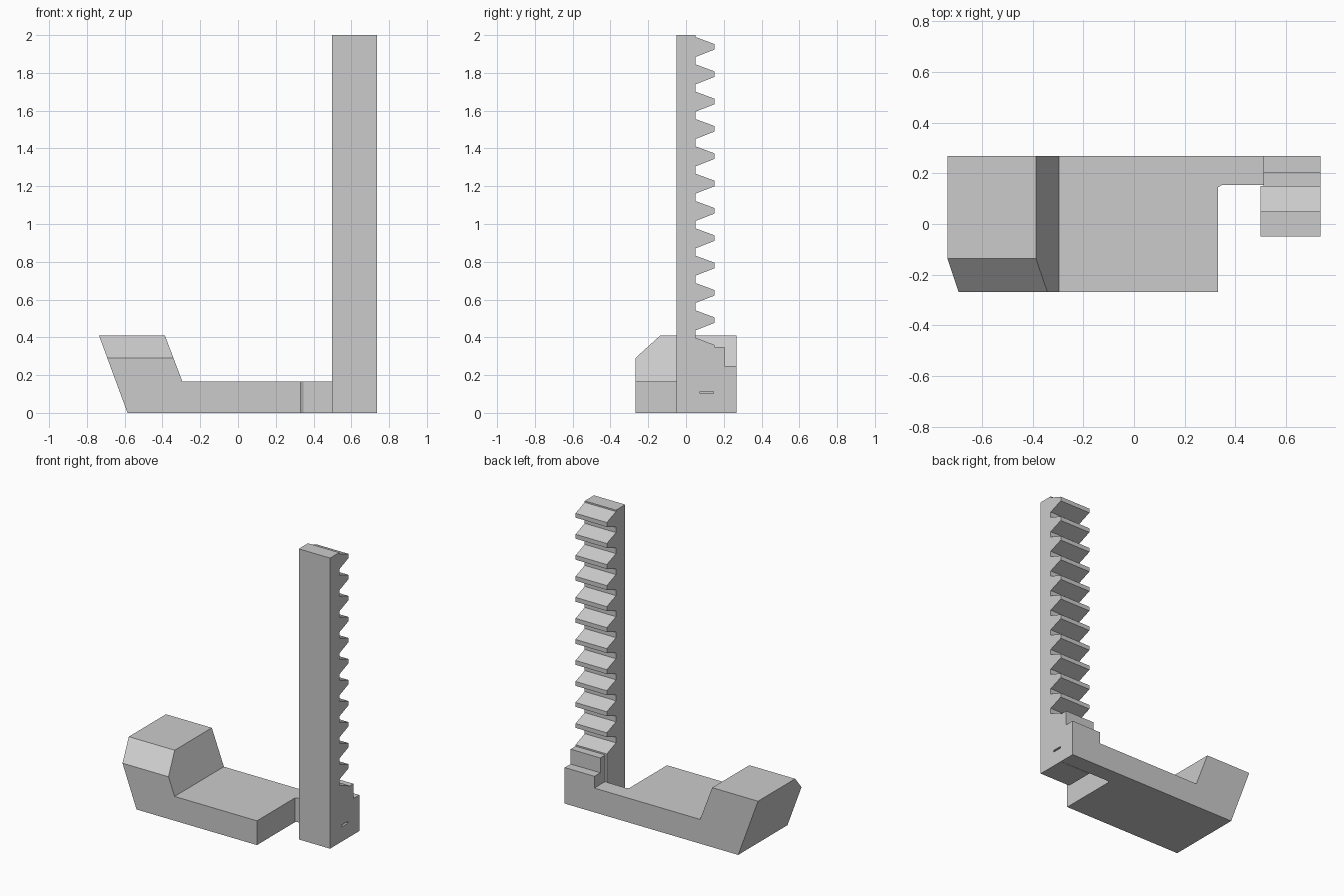
import bpy, bmesh
from mathutils import Vector

cube = bpy.data.objects.get("Cube")
if cube:
    bpy.data.objects.remove(cube, do_unlink=True)

grey = bpy.data.materials.new("light_grey")
grey.use_nodes = True
grey.diffuse_color = (0.6, 0.6, 0.6, 1)
grey.node_tree.nodes["Principled BSDF"].inputs["Base Color"].default_value = grey.diffuse_color


def prism(name, profile, axis, start, end):
    """Extrude a 2D profile along an axis; its points use the other two axes in order."""
    bm = bmesh.new()
    points = []
    for p in profile:
        co = list(p)
        co.insert(axis, start)
        points.append(bm.verts.new(co))
    face = bm.faces.new(points)
    extruded = bmesh.ops.extrude_face_region(bm, geom=[face])["geom"]
    offset = Vector((0, 0, 0))
    offset[axis] = end - start
    bmesh.ops.translate(bm, vec=offset, verts=[v for v in extruded if isinstance(v, bmesh.types.BMVert)])
    bmesh.ops.recalc_face_normals(bm, faces=bm.faces)
    mesh = bpy.data.meshes.new(name)
    bm.to_mesh(mesh)
    bm.free()
    mesh.materials.append(grey)
    obj = bpy.data.objects.new(name, mesh)
    bpy.context.collection.objects.link(obj)
    return obj


def cut(obj, cutter):
    cutter.hide_render = True
    cutter.hide_viewport = True
    cutter.display_type = 'WIRE'
    mod = obj.modifiers.new(cutter.name, 'BOOLEAN')
    mod.operation = 'DIFFERENCE'
    mod.solver = 'EXACT'
    mod.object = cutter


X, Y, Z = range(3)
RIGHT, BACK, TIP, ROOT = 0.736, 0.268, 0.15, 0.05

# Hooked foot with the connecting arm, as one side profile
foot = prism("hooked_foot", [(-0.585, 0), (RIGHT, 0), (RIGHT, 0.167), (-0.295, 0.167),
                             (-0.387, 0.41), (-RIGHT, 0.41)], Y, -BACK, BACK)

# Notch that narrows the foot to the arm, with a small corner bevel
cut(foot, prism("notch_cutter", [(0.332, -0.5), (1, -0.5), (1, TIP), (0.347, TIP + 0.004),
                                 (0.332, TIP - 0.005)], Z, -0.5, 0.5))

# Sloped front edge on top of the hook
cut(foot, prism("hook_slope_cutter", [(-BACK, 0.29), (-0.136, 0.41), (-0.136, 0.6),
                                      (-0.5, 0.6), (-0.5, 0.0836)], X, -1, 0))

# Toothed upright: solid lower block, then evenly spaced teeth
outline = [(-ROOT, 2), (-ROOT, 0), (TIP, 0), (TIP, 0.36), (ROOT, 0.398)]
for i in range(11):
    mid = 0.491 + i * 0.1447
    outline += [(ROOT, mid - 0.054), (TIP, mid - 0.015), (TIP, mid + 0.015), (ROOT, mid + 0.052)]
outline.append((ROOT, 2))
rack = prism("toothed_upright", outline, X, 0.498, RIGHT)

# Thin slot in the outer face of the upright
cut(rack, prism("slot_cutter", [(0.075, 0.102), (0.146, 0.102), (0.146, 0.114), (0.075, 0.114)],
                X, RIGHT - 0.05, 1))

# Stepped brace behind the upright
prism("stepped_brace", [(TIP, 0.167), (BACK, 0.167), (BACK, 0.248), (0.204, 0.248),
                        (0.204, 0.35), (TIP, 0.35)], X, 0.51, RIGHT)
